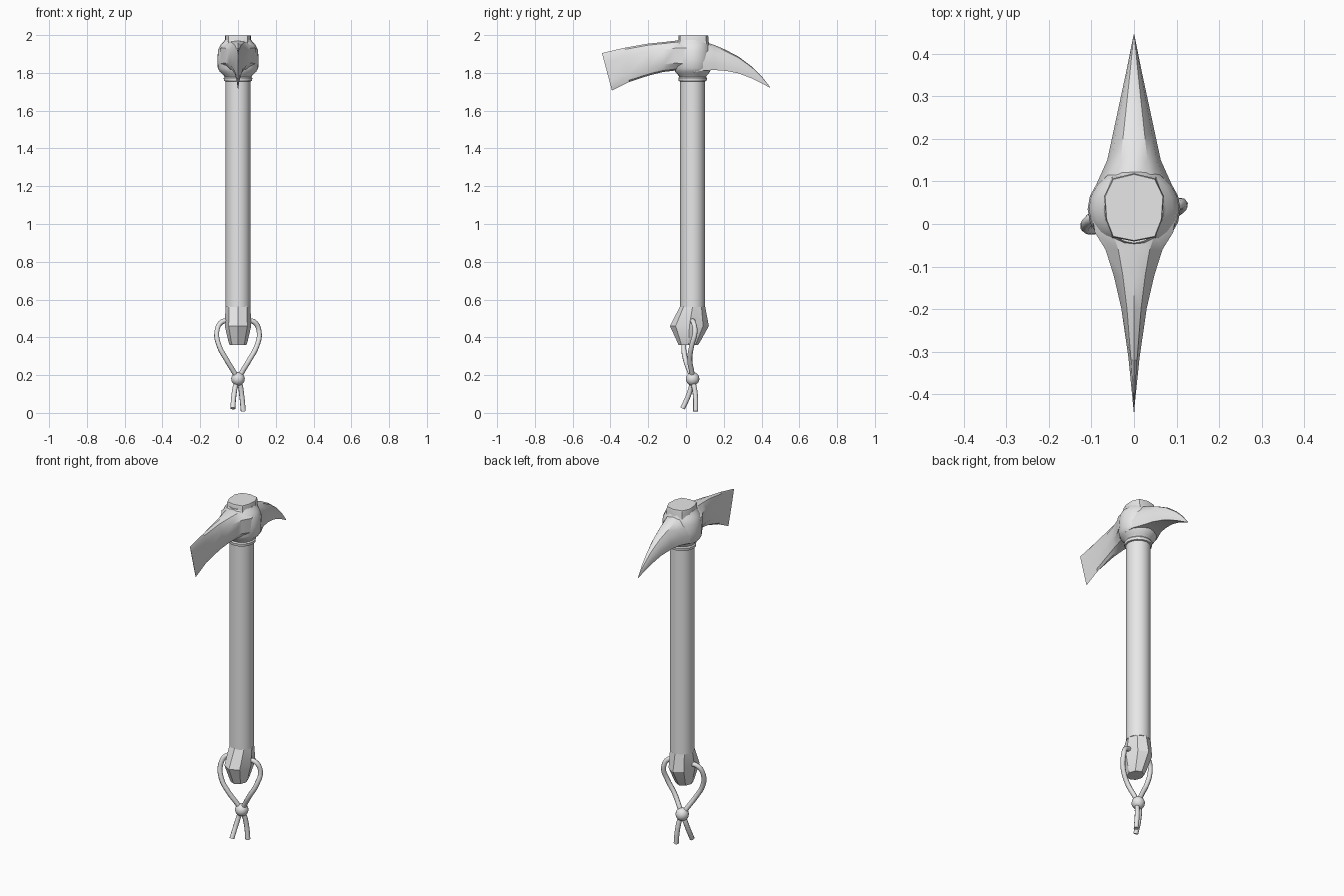
import bpy, bmesh, math
from mathutils import Vector

if "Cube" in bpy.data.objects:
    bpy.data.objects.remove(bpy.data.objects["Cube"])

CY = 0.035  # the handle axis lies slightly behind the centre

grey = bpy.data.materials.new("plain grey")
grey.use_nodes = True
grey.diffuse_color = (0.8, 0.8, 0.8, 1)
grey.node_tree.nodes["Principled BSDF"].inputs["Base Color"].default_value = (0.8, 0.8, 0.8, 1)


def finish(obj, angle=35):
    obj.data.materials.append(grey)
    bpy.ops.object.select_all(action="DESELECT")
    obj.select_set(True)
    bpy.context.view_layer.objects.active = obj
    bpy.ops.object.shade_smooth_by_angle(angle=math.radians(angle))


def loft(name, rings, angle=35):
    """Skin a list of equal-length point rings and cap both ends."""
    bm = bmesh.new()
    rows = [[bm.verts.new(p) for p in ring] for ring in rings]
    n = len(rows[0])
    for a, b in zip(rows, rows[1:]):
        for i in range(n):
            j = (i + 1) % n
            bm.faces.new((a[i], a[j], b[j], b[i]))
    bm.faces.new(rows[0][::-1])
    bm.faces.new(rows[-1])
    bmesh.ops.remove_doubles(bm, verts=bm.verts, dist=0.0002)
    bmesh.ops.recalc_face_normals(bm, faces=bm.faces)
    mesh = bpy.data.meshes.new(name)
    bm.to_mesh(mesh)
    bm.free()
    obj = bpy.data.objects.new(name, mesh)
    bpy.context.collection.objects.link(obj)
    finish(obj, angle)
    return obj


def oval(z, rx, ry, n, cy=CY, turn=0.0):
    return [(rx * math.cos(t), cy + ry * math.sin(t), z)
            for t in (math.tau * (i + turn) / n for i in range(n))]


# Straight handle shaft
loft("handle", [oval(z, 0.066, 0.066, 16) for z in (0.56, 1.78)])

# Faceted pommel, flaring front to back
pommel = [(0.36, 0.044, 0.052, 0.012), (0.375, 0.05, 0.06, 0.014),
          (0.46, 0.07, 0.103, 0.018), (0.565, 0.066, 0.066, CY)]
loft("pommel", [oval(z, rx, ry, 8, cy) for z, rx, ry, cy in pommel], 25)

# Collar under the head
collar = [(1.755, 0.066), (1.757, 0.074), (1.772, 0.076), (1.78, 0.07), (1.79, 0.07)]
loft("collar", [oval(z, r, r, 16) for z, r in collar])

# Swollen socket of the head
socket = [(1.775, 0.068, 0.068), (1.79, 0.078, 0.078), (1.805, 0.095, 0.092),
          (1.825, 0.107, 0.098), (1.87, 0.109, 0.10), (1.92, 0.106, 0.098),
          (1.95, 0.092, 0.09), (1.965, 0.077, 0.084), (1.975, 0.07, 0.08)]
loft("head_socket", [oval(z, rx, ry, 20) for z, rx, ry in socket], 50)

# Cap on top: a rounded square
cap = [(0, -0.076), (0.05, -0.066), (0.066, -0.025), (0.07, 0.03), (0.05, 0.072),
       (0, 0.084), (-0.05, 0.072), (-0.07, 0.03), (-0.066, -0.025), (-0.05, -0.066)]
loft("head_cap", [[(x * s, CY + y * s, z) for x, y in cap]
                  for z, s in ((1.95, 1.05), (1.97, 1.0), (1.99, 1.0), (1.998, 0.97))], 30)


# Wedge blade at the front: y and z of top edge, y and z of bottom edge, half width
def blade_ring(yt, zt, yb, zb, w):
    def at(k, x):
        return (x, yt + (yb - yt) * k, zt + (zb - zt) * k)
    return [at(0, 0), at(0.05, w * 0.55), at(0.25, w), at(0.75, w), at(0.95, w * 0.6), at(1, 0),
            at(0.95, -w * 0.6), at(0.75, -w), at(0.25, -w), at(0.05, -w * 0.55)]


blade = [(0.03, 1.975, 0.03, 1.80, 0.10), (-0.02, 1.972, -0.02, 1.81, 0.092),
         (-0.06, 1.97, -0.06, 1.812, 0.067), (-0.12, 1.963, -0.12, 1.805, 0.048),
         (-0.2, 1.955, -0.19, 1.788, 0.03), (-0.32, 1.934, -0.30, 1.752, 0.013),
         (-0.445, 1.905, -0.392, 1.706, 0.001)]
loft("axe_blade", [blade_ring(*r) for r in blade], 30)


# Curved pick at the back: arched top and flat underside
def pick_ring(y, zt, zb, w):
    h = zt - zb
    half = [(0.5, 0.93), (0.85, 0.65), (1, 0.3), (0.97, 0.0)]
    return ([(0, y, zt)] + [(w * x, y, zb + h * k) for x, k in half]
            + [(0, y, zb + h * 0.06)] + [(-w * x, y, zb + h * k) for x, k in half[::-1]])


pick = [(0.04, 1.97, 1.805, 0.10), (0.09, 1.966, 1.812, 0.09), (0.15, 1.948, 1.815, 0.063),
        (0.21, 1.922, 1.811, 0.05), (0.28, 1.885, 1.797, 0.035), (0.35, 1.832, 1.77, 0.02),
        (0.40, 1.783, 1.745, 0.01), (0.445, 1.725, 1.721, 0.001)]
loft("pick", [pick_ring(*r) for r in pick], 40)


# Wrist cord: two strands crossing inside the bead
def cord(name, points):
    curve = bpy.data.curves.new(name, "CURVE")
    curve.dimensions = "3D"
    curve.bevel_depth = 0.0135
    curve.bevel_resolution = 2
    curve.resolution_u = 4
    curve.use_fill_caps = True
    spline = curve.splines.new("BEZIER")
    spline.bezier_points.add(len(points) - 1)
    for bp, p in zip(spline.bezier_points, points):
        bp.co = Vector(p)
        bp.handle_left_type = bp.handle_right_type = "AUTO"
    tmp = bpy.data.objects.new(name, curve)
    bpy.context.collection.objects.link(tmp)
    bpy.ops.object.select_all(action="DESELECT")
    tmp.select_set(True)
    bpy.context.view_layer.objects.active = tmp
    bpy.ops.object.convert(target="MESH")
    finish(bpy.context.view_layer.objects.active, 50)


cord("cord_left", [(0.04, 0.03, 0.485), (0.085, 0.038, 0.482), (0.112, 0.048, 0.43),
                   (0.10, 0.03, 0.355), (0.06, 0.02, 0.28), (0.015, 0.032, 0.205),
                   (-0.008, 0.032, 0.16), (-0.022, 0.012, 0.09), (-0.027, -0.018, 0.024)])
cord("cord_right", [(-0.04, 0.03, 0.485), (-0.085, 0.02, 0.482), (-0.112, 0.0, 0.43),
                    (-0.10, -0.012, 0.355), (-0.06, -0.002, 0.28), (-0.015, 0.025, 0.205),
                    (0.008, 0.038, 0.16), (0.02, 0.05, 0.09), (0.028, 0.051, 0.008)])

# Bead
bpy.ops.mesh.primitive_uv_sphere_add(segments=16, ring_count=10, radius=0.036, location=(0, CY, 0.18))
bead = bpy.context.object
bead.name = "cord_bead"
finish(bead, 60)
